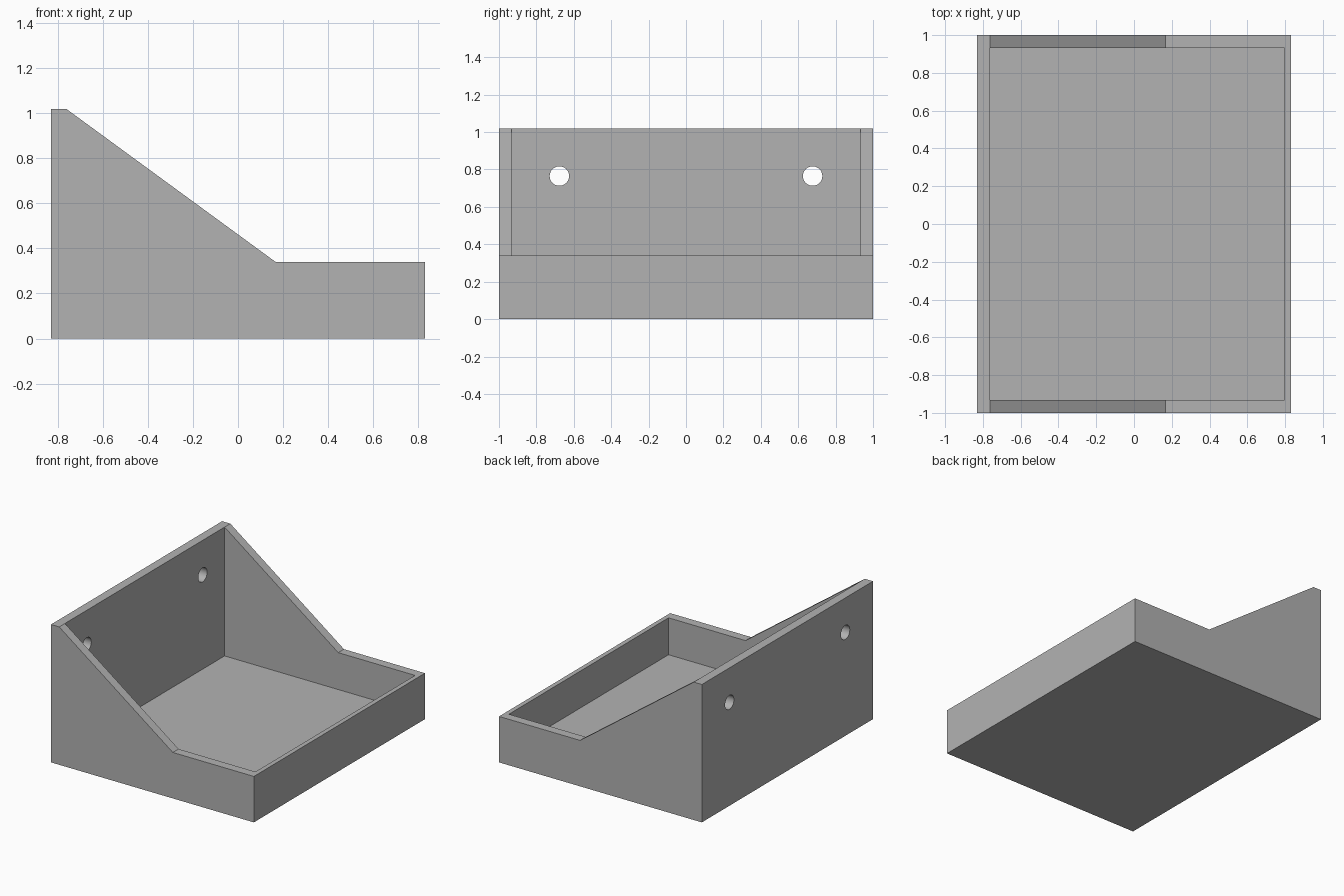
import bpy
import bmesh
from math import pi
from mathutils import Matrix

cube = bpy.data.objects.get("Cube")
if cube:
    bpy.data.objects.remove(cube, do_unlink=True)

# Overall sizes
HALF_X, HALF_Y = 0.83, 1.0
HIGH, LOW = 1.02, 0.34
WALL, FRONT_WALL, FLOOR = 0.067, 0.034, 0.067
HOLE_Y, HOLE_Z, HOLE_R = 0.677, 0.765, 0.052

grey = bpy.data.materials.new("plain grey")
grey.use_nodes = True
colour = (0.448, 0.448, 0.448, 1)
grey.diffuse_color = colour
grey.node_tree.nodes["Principled BSDF"].inputs["Base Color"].default_value = colour


def make_object(name, bm):
    bmesh.ops.recalc_face_normals(bm, faces=bm.faces)
    mesh = bpy.data.meshes.new(name)
    bm.to_mesh(mesh)
    bm.free()
    mesh.materials.append(grey)
    obj = bpy.data.objects.new(name, mesh)
    bpy.context.collection.objects.link(obj)
    return obj


def extrude_profile(name, points, half_width):
    """Extrude an x-z outline along y."""
    bm = bmesh.new()
    face = bm.faces.new([bm.verts.new((x, -half_width, z)) for x, z in points])
    result = bmesh.ops.extrude_face_region(bm, geom=[face])
    verts = [v for v in result["geom"] if isinstance(v, bmesh.types.BMVert)]
    bmesh.ops.translate(bm, verts=verts, vec=(0, 2 * half_width, 0))
    return make_object(name, bm)


def cut(target, cutter):
    mod = target.modifiers.new(cutter.name, "BOOLEAN")
    mod.operation = "DIFFERENCE"
    mod.solver = "EXACT"
    mod.object = cutter
    cutter.hide_render = True
    bpy.context.view_layer.objects.active = target
    bpy.ops.object.modifier_apply(modifier=mod.name)
    bpy.data.objects.remove(cutter, do_unlink=True)


# Tray body with tall back plate and sloping sides
back = WALL - HALF_X
tray = extrude_profile("wall_tray", [
    (-HALF_X, 0), (HALF_X, 0), (HALF_X, LOW),
    (0.167, LOW), (back, HIGH), (-HALF_X, HIGH)], HALF_Y)

# Hollow interior
front = HALF_X - FRONT_WALL
cut(tray, extrude_profile("interior_cutter", [
    (back, FLOOR), (front, FLOOR), (front, HIGH + 0.2), (back, HIGH + 0.2)],
    HALF_Y - WALL))

# Screw holes through the back plate
for side in (-1, 1):
    bm = bmesh.new()
    bmesh.ops.create_cone(
        bm, cap_ends=True, segments=32, radius1=HOLE_R, radius2=HOLE_R, depth=0.3,
        matrix=Matrix.Translation((-HALF_X, side * HOLE_Y, HOLE_Z))
        @ Matrix.Rotation(pi / 2, 4, "Y"))
    cut(tray, make_object("screw_hole_cutter", bm))

# Smooth hole walls, crisp plate edges
bpy.ops.object.select_all(action="DESELECT")
tray.select_set(True)
bpy.context.view_layer.objects.active = tray
bpy.ops.object.shade_smooth_by_angle(angle=pi / 6)
